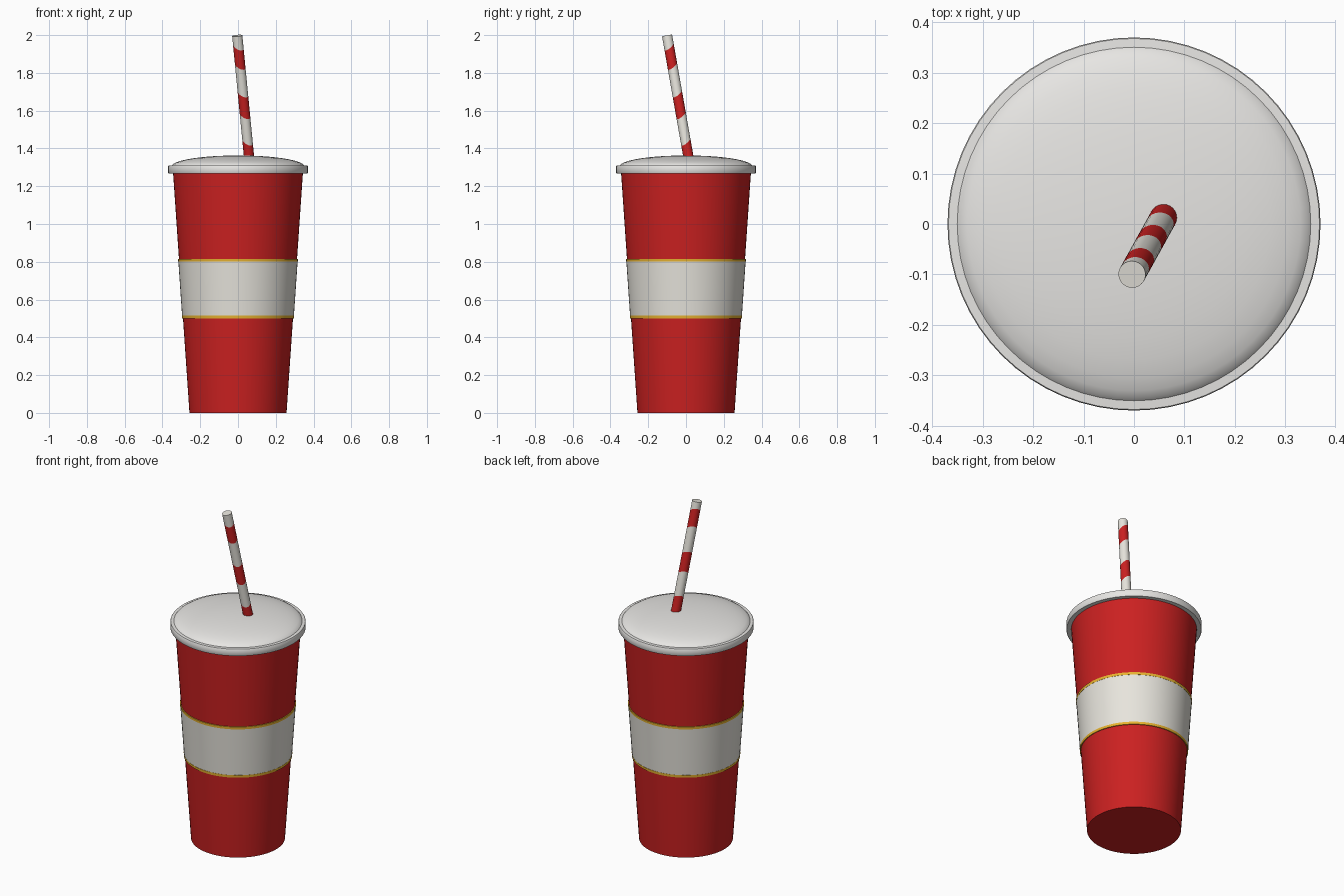
import bpy, bmesh, math
from mathutils import Vector

if "Cube" in bpy.data.objects:
    bpy.data.objects.remove(bpy.data.objects["Cube"])

SEG = 64


def material(name, rgb):
    m = bpy.data.materials.new(name)
    m.diffuse_color = (*rgb, 1)
    m.use_nodes = True
    m.node_tree.nodes["Principled BSDF"].inputs["Base Color"].default_value = m.diffuse_color
    return m


RED = material("red", (0.6, 0.015, 0.015))
WHITE = material("warm_white", (0.8, 0.78, 0.72))
LID = material("lid_white", (0.8, 0.79, 0.77))
GOLD = material("gold", (0.8, 0.45, 0.03))


def finish(name, bm, mats, angle=40):
    bmesh.ops.recalc_face_normals(bm, faces=bm.faces)
    me = bpy.data.meshes.new(name)
    bm.to_mesh(me)
    bm.free()
    ob = bpy.data.objects.new(name, me)
    bpy.context.collection.objects.link(ob)
    for m in mats:
        me.materials.append(m)
    bpy.ops.object.select_all(action='DESELECT')
    ob.select_set(True)
    bpy.context.view_layer.objects.active = ob
    bpy.ops.object.shade_smooth_by_angle(angle=math.radians(angle))
    return ob


def loft(bm, rings, closed=False):
    """Skin vertex rings; cap both ends, or join last to first if closed."""
    n = len(rings[0])
    pairs = list(zip(rings, rings[1:])) + ([(rings[-1], rings[0])] if closed else [])
    for k, (a, b) in enumerate(pairs):
        for i in range(n):
            j = (i + 1) % n
            f = bm.faces.new((a[i], a[j], b[j], b[i]))
            f.material_index = k
    if not closed:
        bm.faces.new(rings[0])
        bm.faces.new(rings[-1]).material_index = len(pairs) - 1


def lathe(name, profile, mat, closed=False):
    bm = bmesh.new()
    rings = [[bm.verts.new((r * math.cos(2 * math.pi * i / SEG), r * math.sin(2 * math.pi * i / SEG), z))
              for i in range(SEG)] for r, z in profile]
    loft(bm, rings, closed)
    for f in bm.faces:
        f.material_index = 0
    return finish(name, bm, [mat])


def cup_r(z):
    return 0.257 + (0.344 - 0.257) * z / 1.275


# Tapered cup body
lathe("cup_body", [(cup_r(z), z) for z in (0, 0.02, 0.5, 0.815, 1.275)], RED)


# Paper band and its two gold edge stripes, wrapped around the cup
def wrap(name, z0, z1, out, mat):
    lathe(name, [(cup_r(z0) - 0.003, z0), (cup_r(z0) + out, z0),
                 (cup_r(z1) + out, z1), (cup_r(z1) - 0.003, z1)], mat, closed=True)


wrap("label_band", 0.514, 0.802, 0.004, WHITE)
wrap("lower_gold_stripe", 0.5, 0.515, 0.005, GOLD)
wrap("upper_gold_stripe", 0.801, 0.816, 0.005, GOLD)

# Lid: rim plus shallow dome
dome = [(0.352 * math.cos(a), 1.305 + 0.058 * math.sin(a))
        for a in (math.radians(d) for d in (5, 12, 20, 30, 40, 50, 60, 70, 80, 87))]
lathe("lid", [(0.368, 1.268), (0.37, 1.271), (0.37, 1.306), (0.368, 1.309)] + dome, LID)

# Leaning straw with slightly tilted red stripes
top, low = Vector((-0.004, -0.1, 1.997)), Vector((0.058, 0.012, 1.36))
axis = low - top
side = axis.cross(Vector((0, 0, 1))).normalized()
up = axis.cross(side).normalized()
bm = bmesh.new()
rings = []
for t in (0, 0.09, 0.25, 0.48, 0.66, 0.88, 1.05):
    tilt = 0 if t in (0, 1.05) else 0.03
    ring = []
    for i in range(24):
        a = 2 * math.pi * i / 24
        d = (side * math.cos(a) + up * math.sin(a)) * 0.027
        shift = tilt * (d.x - d.y) / 0.038
        ring.append(bm.verts.new(top + d + axis * (t + shift)))
    rings.append(ring)
loft(bm, rings)
finish("straw", bm, [WHITE, RED] * 3)
